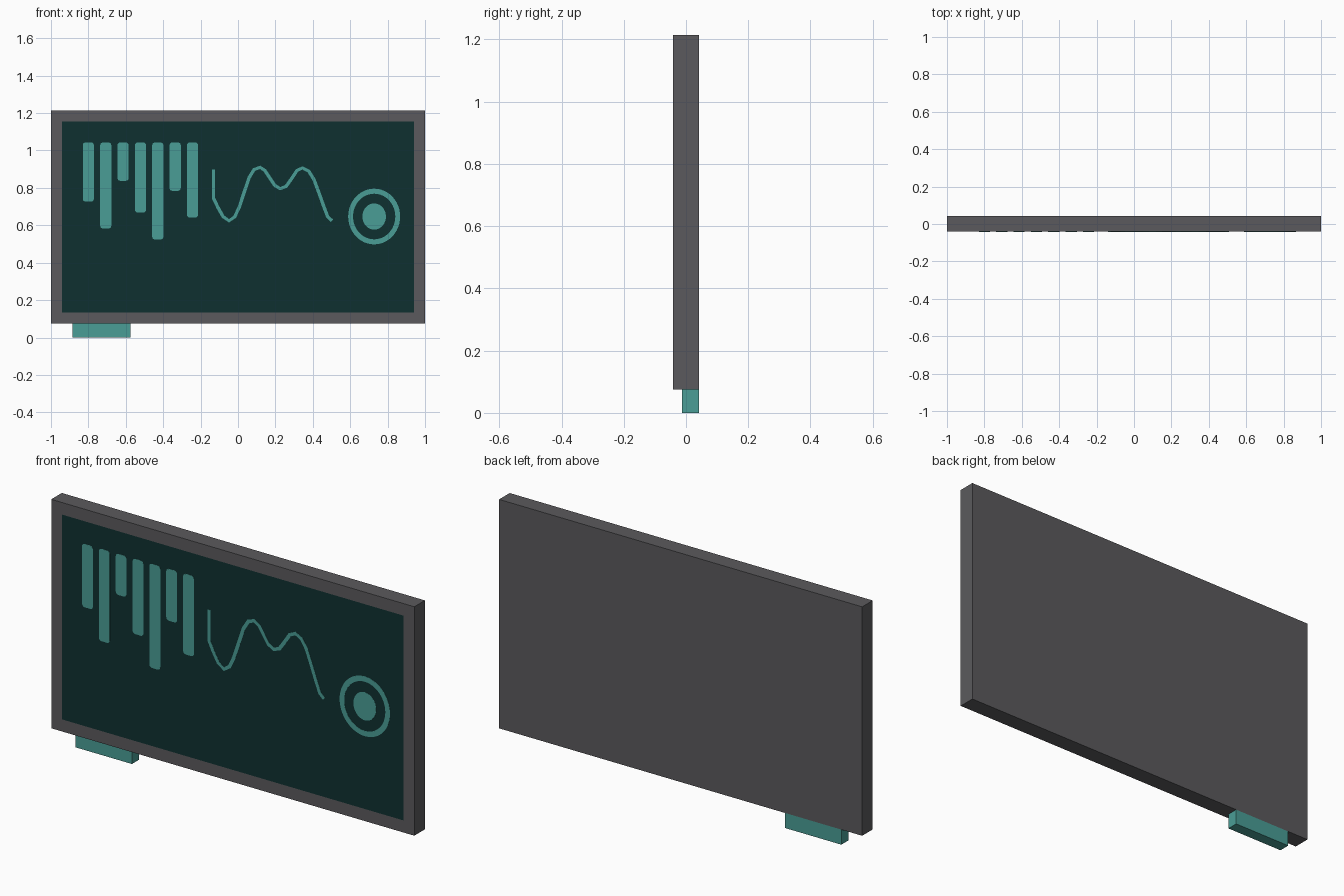
import bpy, bmesh, math
from mathutils import Vector

if "Cube" in bpy.data.objects:
    bpy.data.objects.remove(bpy.data.objects["Cube"])

FRONT, FACE, BACK = -0.042, -0.041, 0.042   # icon front, panel front, panel back


def material(name, srgb):
    m = bpy.data.materials.new(name)
    lin = [((c / 255 + 0.055) / 1.055) ** 2.4 for c in srgb]
    m.diffuse_color = (*lin, 1)
    m.use_nodes = True
    m.node_tree.nodes["Principled BSDF"].inputs["Base Color"].default_value = m.diffuse_color
    return m


GREY = material("frame grey", (91, 90, 93))
DARK = material("screen dark teal", (15, 48, 48))
TEAL = material("display teal", (74, 158, 150))


def finish(name, bm, *mats):
    mesh = bpy.data.meshes.new(name)
    bm.to_mesh(mesh)
    bm.free()
    for m in mats:
        mesh.materials.append(m)
    obj = bpy.data.objects.new(name, mesh)
    bpy.context.collection.objects.link(obj)
    return obj


def box(lo, hi):
    bm = bmesh.new()
    bmesh.ops.create_cube(bm, size=1)
    for v in bm.verts:
        v.co = Vector([(a + b) / 2 + c * (b - a) for a, b, c in zip(lo, hi, v.co)])
    return bm


def plate(name, polys):
    """Thin raised plate on the screen from (x, z) polygons."""
    bm = bmesh.new()
    for p in polys:
        bm.faces.new([bm.verts.new((x, FACE, z)) for x, z in p])
    bmesh.ops.remove_doubles(bm, verts=bm.verts[:], dist=1e-5)
    ext = bmesh.ops.extrude_face_region(bm, geom=bm.faces[:])
    for v in ext["geom"]:
        if isinstance(v, bmesh.types.BMVert):
            v.co.y = FRONT
    bmesh.ops.recalc_face_normals(bm, faces=bm.faces[:])
    return finish(name, bm, TEAL)


def strip(a, b):
    """Quads between two matching point rows."""
    return [(a[i], a[i + 1], b[i + 1], b[i]) for i in range(len(a) - 1)]


def ellipse(cx, cz, rx, rz, n=48):
    return [(cx + rx * math.cos(math.tau * i / n), cz + rz * math.sin(math.tau * i / n))
            for i in range(n + 1)]


def rounded_bar(x0, x1, z0, z1, r=0.015):
    pts = []
    for k, (cx, cz) in enumerate([(x1 - r, z1 - r), (x0 + r, z1 - r),
                                  (x0 + r, z0 + r), (x1 - r, z0 + r)]):
        for s in range(4):
            t = math.pi / 2 * (k + s / 3)
            pts.append((cx + r * math.cos(t), cz + r * math.sin(t)))
    return pts


# Panel with the screen inset flush into its front face
bm = box((-1, FACE, 0.075), (1, BACK, 1.215))
bm.normal_update()
screen = min(bm.faces, key=lambda f: f.normal.y)
bmesh.ops.inset_region(bm, faces=[screen], thickness=0.085)
screen.material_index = 1
finish("display_panel", bm, GREY, DARK)

# Single foot under the left end, flush with the back
finish("foot", box((-0.885, -0.013, 0), (-0.575, BACK, 0.075)), TEAL)

# Hanging bar chart
for i, bottom in enumerate([0.727, 0.583, 0.838, 0.668, 0.524, 0.784, 0.641]):
    x = -0.8 + i * 0.0928
    plate(f"chart_bar_{i + 1}", [rounded_bar(x - 0.03, x + 0.03, bottom, 1.043)])

# Line graph: short vertical start, then a wave
path = [(-0.131, 0.898), (-0.131, 0.745), (-0.107, 0.695), (-0.08, 0.647), (-0.048, 0.624),
        (-0.018, 0.645), (0.006, 0.695), (0.034, 0.78), (0.06, 0.856), (0.086, 0.898),
        (0.118, 0.91), (0.144, 0.893), (0.168, 0.856), (0.197, 0.813), (0.225, 0.796),
        (0.257, 0.808), (0.284, 0.846), (0.315, 0.893), (0.345, 0.907), (0.378, 0.89),
        (0.406, 0.845), (0.434, 0.77), (0.46, 0.697), (0.48, 0.645), (0.503, 0.624)]
left, right = [], []
for i, p in enumerate(path):
    a, b = Vector(path[max(i - 1, 0)]), Vector(path[min(i + 1, len(path) - 1)])
    d = (b - a).normalized() * 0.009
    left.append((p[0] - d.y, p[1] + d.x))
    right.append((p[0] + d.y, p[1] - d.x))
plate("line_graph", strip(left, right))

# Dial: ring and centre dot
cx, cz = 0.728, 0.647
plate("dial_ring", strip(ellipse(cx, cz, 0.139, 0.149), ellipse(cx, cz, 0.113, 0.122)))
plate("dial_dot", [ellipse(cx, cz, 0.063, 0.07)[:-1]])
